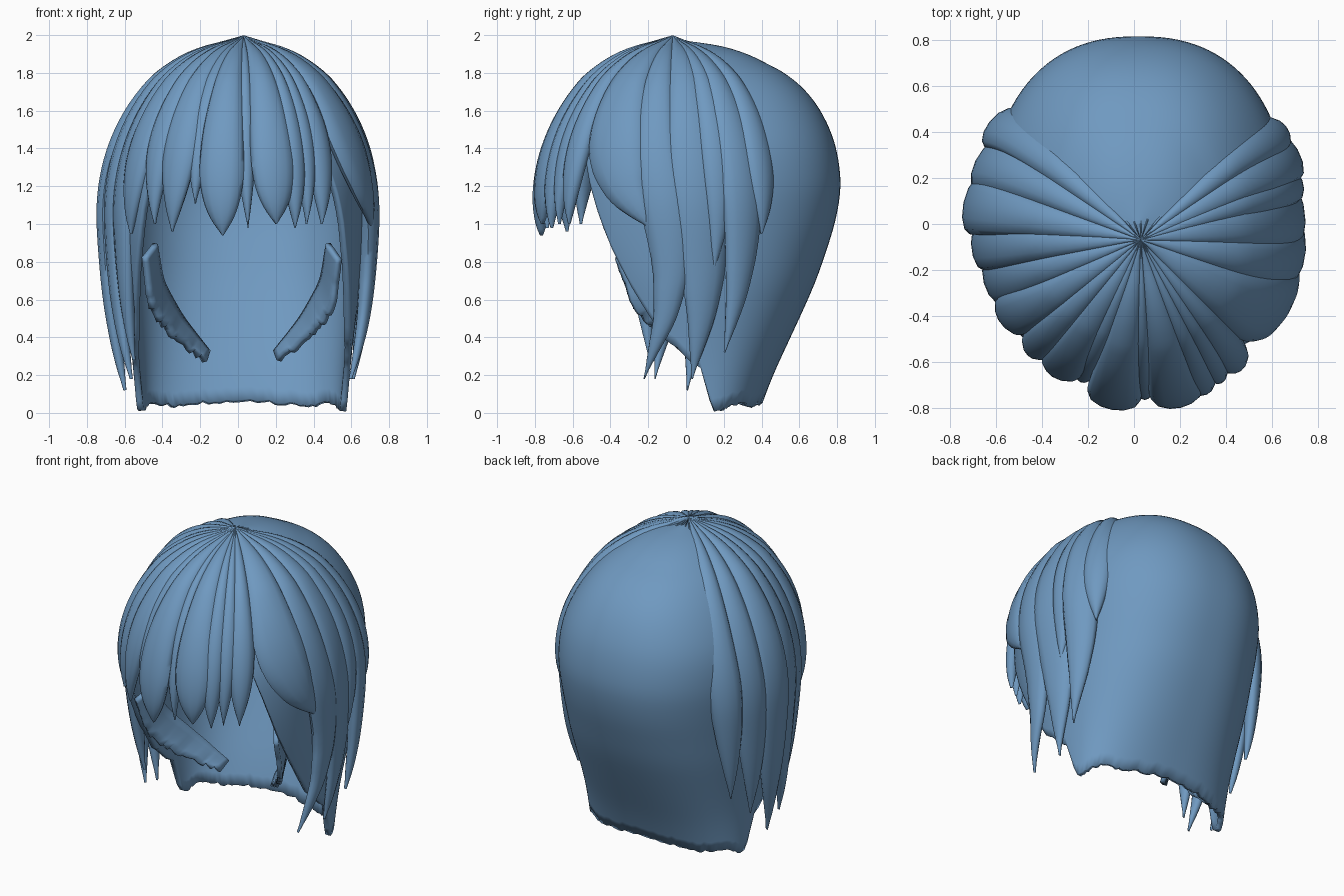
import bpy, bmesh, math, random
from mathutils import Vector

if "Cube" in bpy.data.objects:
    bpy.data.objects.remove(bpy.data.objects["Cube"])

random.seed(4)
blue = bpy.data.materials.new("hair_blue")
blue.diffuse_color = (0.16, 0.32, 0.53, 1)
blue.use_nodes = True
blue.node_tree.nodes["Principled BSDF"].inputs["Base Color"].default_value = blue.diffuse_color


def lerp(table, x):
    """Piecewise linear lookup in a list of (x, value)."""
    if x <= table[0][0]:
        return table[0][1]
    for (a, p), (b, q) in zip(table, table[1:]):
        if x <= b:
            return p + (q - p) * (x - a) / (b - a)
    return table[-1][1]


def smooth(table, x, d):
    """Lookup averaged over a window, narrowing to nothing at both table ends."""
    d = max(0, min(d, x - table[0][0], table[-1][0] - x))
    return sum(lerp(table, x + k * d / 4) * (5 - abs(k)) for k in range(-4, 5)) / 25


def finish(name, bm, angle=50):
    bmesh.ops.recalc_face_normals(bm, faces=bm.faces)
    me = bpy.data.meshes.new(name)
    bm.to_mesh(me)
    bm.free()
    ob = bpy.data.objects.new(name, me)
    bpy.context.collection.objects.link(ob)
    me.materials.append(blue)
    bpy.ops.object.select_all(action='DESELECT')
    ob.select_set(True)
    bpy.context.view_layer.objects.active = ob
    bpy.ops.object.shade_smooth_by_angle(angle=math.radians(angle))
    return ob


def thicken(ob, t):
    m = ob.modifiers.new("thickness", 'SOLIDIFY')
    m.thickness = t
    m.offset = -1


# Scalp shell: half sections by height, with a face opening cut by angle
BACK = [(-.05, .37), (0, .385), (.2, .46), (.5, .6), (.7, .69), (1, .79), (1.2, .825), (1.4, .80),
        (1.55, .745), (1.7, .65), (1.8, .535), (1.88, .4), (1.94, .22), (1.97, 0)]
SIDE = [(-.05, .55), (0, .555), (.3, .58), (.7, .63), (1.2, .66), (1.4, .64), (1.55, .58),
        (1.7, .485), (1.8, .395), (1.88, .295), (1.94, .165), (1.97, 0)]
FRONT = [(-.05, .45), (.5, .55), (1, .7), (1.3, .68), (1.5, .6), (1.7, .47), (1.8, .4),
         (1.88, .3), (1.94, .18), (1.97, 0)]
MID = [(-.05, .12), (.35, .06), (.8, 0), (2, 0)]
EDGE = [(0, .06), (35, .035), (60, .05), (80, .005), (86, .015), (90, .24), (105, .4), (115, .6),
        (122, .85), (130, 1.1), (140, 1.35), (180, 1.45)]


def scalp_point(deg, z):
    a = math.radians(deg)
    s, c = math.sin(a), math.cos(a)
    px = math.copysign(abs(s) ** .85, s)
    py = math.copysign(abs(c) ** .85, c)
    mid = smooth(MID, z, .15)
    ry = smooth(BACK, z, .12) - mid if c > 0 else smooth(FRONT, z, .12)
    return Vector((.02 + smooth(SIDE, z, .12) * px, mid + ry * py, z))


bm = bmesh.new()
COLS, ROWS = 120, 48
pole = bm.verts.new((.02, 0, 1.97))
grid = []
for i in range(COLS):
    deg = -180 + 360 * i / COLS
    low = max(.004, lerp(EDGE, abs(deg)) + random.uniform(-.01, .01))
    grid.append([bm.verts.new(scalp_point(deg, 1.97 - (1.97 - low) * (j / ROWS) ** 1.7))
                 for j in range(1, ROWS + 1)])
for a, b in zip(grid, grid[1:] + grid[:1]):
    bm.faces.new((pole, a[0], b[0]))
    for j in range(ROWS - 1):
        bm.faces.new((a[j], a[j + 1], b[j + 1], b[j]))
thicken(finish("scalp_shell", bm), .035)

# Jaw flaps: narrow ragged ribbons curling in from the lower front edge of the shell
OUTER = [(.53, -.36, .82), (.5, -.27, .55), (.38, -.12, .40), (.21, .06, .275)]
INNER = [(.47, -.28, .9), (.44, -.14, .7), (.33, .02, .5), (.19, .13, .32)]


def along_points(pts, t):
    return Vector([smooth([(i, p[k]) for i, p in enumerate(pts)], t, .4) for k in range(3)])


for side, name in ((1, "jaw_flap_right"), (-1, "jaw_flap_left")):
    bm = bmesh.new()
    rows = []
    for i in range(31):
        o = along_points(OUTER, i / 10) + Vector((0, 0, random.uniform(-.012, .012)))
        n = along_points(INNER, i / 10)
        rows.append([bm.verts.new((.02 + side * p.x, p.y, p.z))
                     for p in (o.lerp(n, j / 4) for j in range(5))])
    for a, b in zip(rows, rows[1:]):
        for j in range(4):
            bm.faces.new((a[j], a[j + 1], b[j + 1], b[j]))
    thicken(finish(name, bm), .03)

# Strands: lens-shaped tapering locks that run from the crown over the scalp
CROWN = Vector((.03, -.07, 0))
PROFILE = [(0, 1.985), (.27, 1.93), (.48, 1.845), (.68, 1.71), (.84, 1.54), (.95, 1.34), (1, 1.12),
           (.99, .9), (.965, .6), (.92, .35), (.85, .1)]
LEN = [0]
for p, q in zip(PROFILE, PROFILE[1:]):
    LEN.append(LEN[-1] + math.hypot((q[0] - p[0]) * .75, q[1] - p[1]))
RADIUS = [(s, p[0]) for s, p in zip(LEN, PROFILE)]
HEIGHT = [(s, p[1]) for s, p in zip(LEN, PROFILE)]
LENGTH = [(p[1], s) for s, p in zip(LEN, PROFILE)][::-1]


def strand(name, a0, am, a1, tip, width, reach, blunt, thick=.055):
    """Lock bending through three compass angles down to the tip height."""
    end = lerp(LENGTH, tip)
    turn = [(0, a0), (.45, a0), (.75, am), (1, a1)]
    bm, rings, n, seg = bmesh.new(), [], 12, 44

    def centre(t):
        r = smooth(RADIUS, t * end, .16)
        a = math.radians(smooth(turn, t, .2))
        return CROWN + Vector((reach * r * math.cos(a), reach * r * math.sin(a),
                               smooth(HEIGHT, t * end, .16))), a, r

    for i in range(seg + 1):
        t = i / seg
        p, a, r = centre(t)
        along = (centre(min(1, t + .02))[0] - centre(max(0, t - .02))[0]).normalized()
        across = Vector((-math.sin(a), math.cos(a), 0))
        across = (across - along * across.dot(along)).normalized()
        out = across.cross(along).normalized()
        if out.dot(Vector((math.cos(a), math.sin(a), .5))) < 0:
            out.negate()
        q = max(0, (t - .55) / .45)
        taper = max(.03, 1 - q ** blunt)
        w = width * max(.04, min(1, r * 1.02)) * taper
        h = thick * max(.25, min(1, r * 1.6)) * max(.15, taper ** .6)
        rings.append([bm.verts.new(p + across * w * math.cos(k * math.tau / n)
                                   + out * h * math.sin(k * math.tau / n)) for k in range(n)])
    for a, b in zip(rings, rings[1:]):
        for k in range(n):
            bm.faces.new((a[k], a[(k + 1) % n], b[(k + 1) % n], b[k]))
    bm.faces.new(rings[0])
    bm.faces.new(rings[-1])
    finish(name, bm, 60)


# start, middle and tip angle, tip height, half width, reach, bluntness
FRINGE = [(-100, -100, -99, .94, .125, .71, 4.5), (-89, -89, -88, .98, .06, .67, 2),
          (-77, -77, -76, 1.0, .125, .715, 4.5), (-66, -67, -67, .98, .075, .70, 3),
          (-59, -60, -61, 1.0, .07, .69, 2.2), (-51, -52, -53, 1.0, .09, .69, 2.5),
          (-112, -113, -113, 1.11, .08, .66, 2), (-122, -122, -124, .96, .12, .68, 2.2),
          (-135, -135, -134, 1.0, .10, .68, 2)]
RIGHT = [(40, 38, 38, .95, .10, .77, 3), (29, 31, 24, .32, .12, .74, 1.8),
         (9, 16, 10, .18, .15, .675, 1.8), (-10, 4, -15, .18, .13, .67, 1.6),
         (20, 21, 18, .75, .10, .71, 2), (-32, -29, -10, .98, .18, .69, 2.5)]
LEFT = [(139, 143, 145, .45, .11, .79, 2), (152, 156, 158, .3, .12, .75, 2),
        (168, 168, 173, .12, .13, .74, 1.8), (182, 180, 189, .18, .12, .69, 1.8),
        (197, 194, 192, .28, .11, .66, 1.8), (212, 210, 208, .95, .12, .68, 2.5)]
for label, group in (("fringe_lock", FRINGE), ("right_lock", RIGHT), ("left_lock", LEFT)):
    for i, spec in enumerate(group):
        strand("%s_%d" % (label, i + 1), *spec)

# Short wisps behind the crown
for i, a in enumerate((50, 72, 90, 110, 128)):
    strand("crown_wisp_%d" % (i + 1), a, a, a, 1.8, .035, .70, 1.5, .03)
